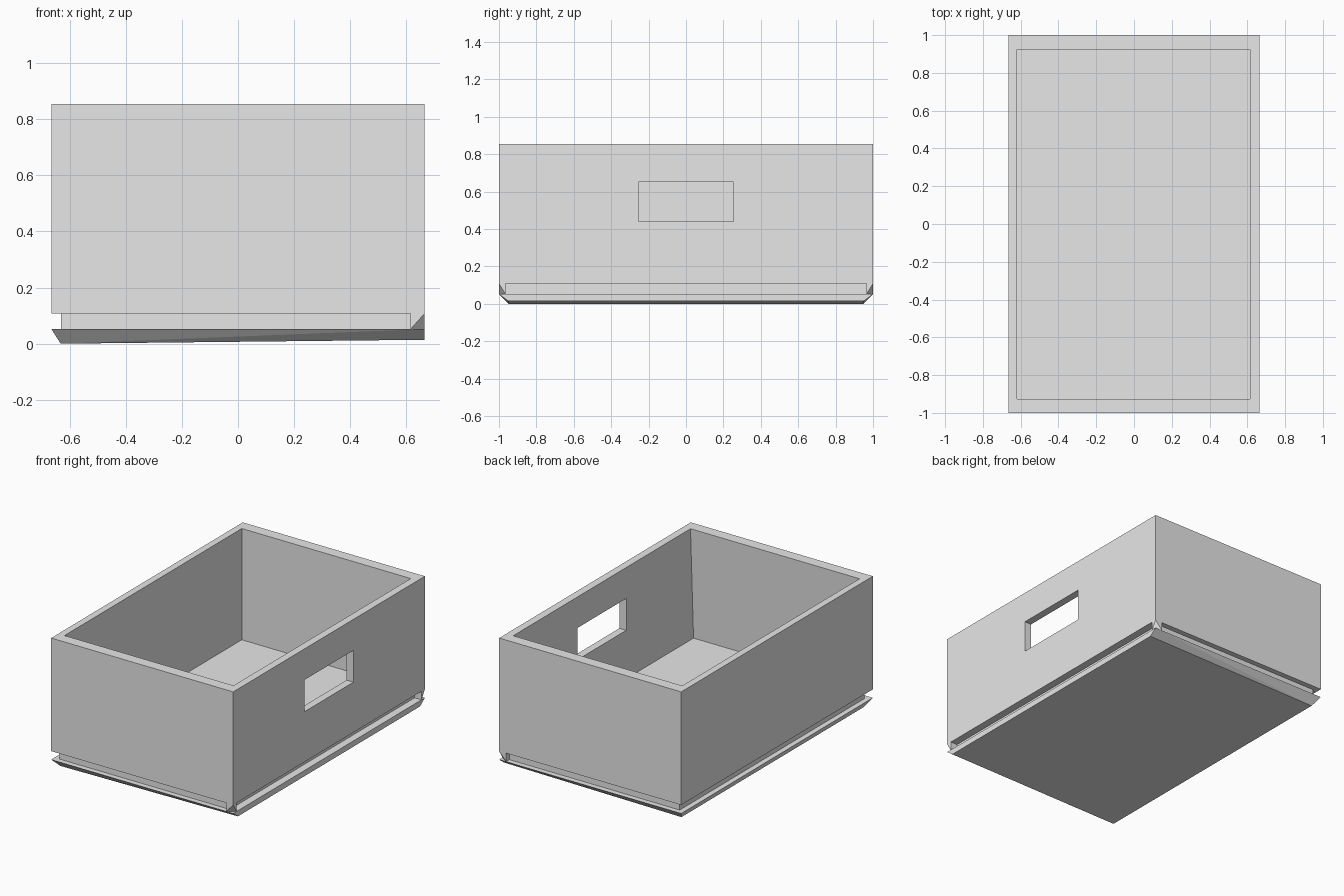
import bpy, bmesh

if "Cube" in bpy.data.objects:
    bpy.data.objects.remove(bpy.data.objects["Cube"])

grey = bpy.data.materials.new("plain grey")
grey.use_nodes = True
grey.diffuse_color = (0.8, 0.8, 0.8, 1)
grey.node_tree.nodes["Principled BSDF"].inputs["Base Color"].default_value = (0.8, 0.8, 0.8, 1)


def hull(name, points):
    """Convex solid around a few corner points."""
    bm = bmesh.new()
    for p in points:
        bm.verts.new(p)
    bmesh.ops.convex_hull(bm, input=bm.verts)
    bmesh.ops.dissolve_limit(bm, angle_limit=0.005, verts=bm.verts, edges=bm.edges)
    bmesh.ops.recalc_face_normals(bm, faces=bm.faces)
    mesh = bpy.data.meshes.new(name)
    bm.to_mesh(mesh)
    bm.free()
    mesh.materials.append(grey)
    obj = bpy.data.objects.new(name, mesh)
    bpy.context.collection.objects.link(obj)
    return obj


def rect(x0, x1, y0, y1, z):
    return [(x, y, z) for x in (x0, x1) for y in (y0, y1)]


def cut(target, cutter):
    cutter.hide_render = True
    cutter.hide_viewport = True
    mod = target.modifiers.new(cutter.name, "BOOLEAN")
    mod.operation = "DIFFERENCE"
    mod.solver = "EXACT"
    mod.object = cutter


W, D, TOP, SLOT_TOP, LIP = 0.665, 1.0, 0.855, 0.108, 0.052
IN_X0, IN_X1, IN_Y = -0.63, 0.615, 0.965

# Open box with a slightly undercut cavity and a handle hole in one side
box = hull("box_body", rect(-W, W, -D, D, SLOT_TOP) + rect(-W, W, -D, D, TOP))
cavity = hull("cavity_cutter", rect(-0.62, 0.615, -0.957, 0.925, 0.12)
              + rect(-0.62, 0.615, -0.921, 0.925, TOP)
              + rect(-0.62, 0.615, -0.921, 0.925, TOP + 0.1))
handle = hull("handle_cutter", rect(0.5, 0.8, -0.255, 0.255, 0.44)
              + rect(0.5, 0.8, -0.255, 0.255, 0.65))
cut(box, cavity)
cut(box, handle)

# Recessed neck between the box and the base
hull("neck", rect(IN_X0, IN_X1, -IN_Y, IN_Y, LIP) + rect(IN_X0, IN_X1, -IN_Y, IN_Y, SLOT_TOP))

# Base lip, bevelled on three sides, with a slightly tilted underside
hull("base_lip", rect(-W, W, -D, D, LIP)
     + [(x, y, z) for x, z in ((-0.632, 0.0), (W, 0.014)) for y in (-0.95, 0.95)])

# Tapered posts that close the slot at two corners
for side, name in ((-1, "front_post"), (1, "back_post")):
    outer, inner = side * D, side * IN_Y
    hull(name, rect(IN_X1, W, inner, outer, SLOT_TOP)
         + [(IN_X1, outer, LIP), (W, inner, LIP), (IN_X1, inner, LIP)])
